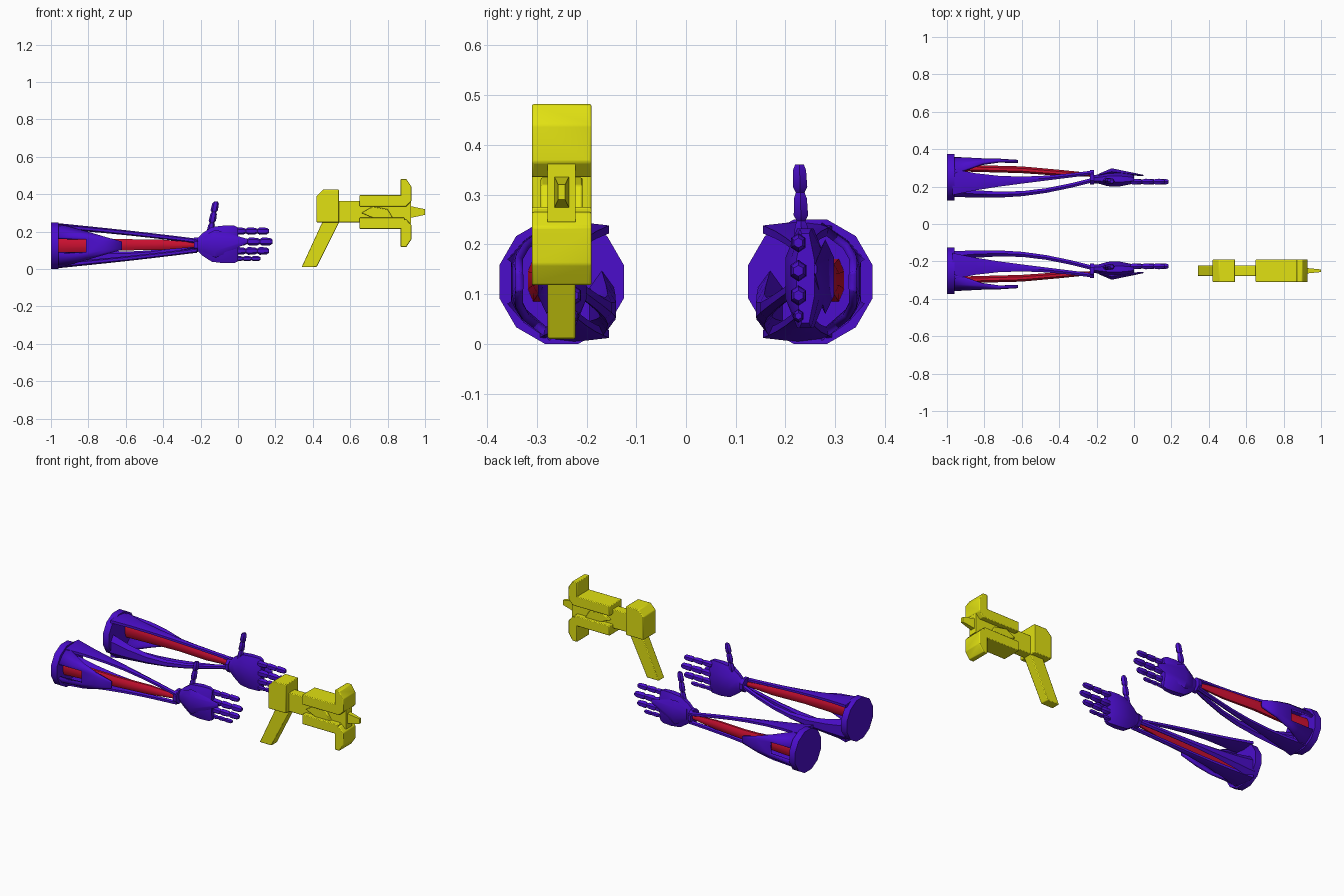
import bpy, bmesh, math
from mathutils import Vector

cube = bpy.data.objects.get("Cube")
if cube:
    bpy.data.objects.remove(cube)


def material(name, red, green, blue):
    mat = bpy.data.materials.new(name)
    mat.use_nodes = True
    mat.diffuse_color = (red, green, blue, 1)
    mat.node_tree.nodes["Principled BSDF"].inputs["Base Color"].default_value = mat.diffuse_color
    return mat


purple = material("purple", 0.07, 0.004, 0.6)
crimson = material("red", 0.6, 0.005, 0.03)
yellow = material("yellow", 0.75, 0.75, 0.006)

ARM_Y = 0.25          # distance of each arm from the centre line
ARM_Z = 0.125         # height of the forearm axis
WRIST_X = -0.22
ELBOW_X = -0.97


def finish(name, bm, mat, bevel=0, thickness=0):
    bmesh.ops.recalc_face_normals(bm, faces=bm.faces)
    mesh = bpy.data.meshes.new(name)
    bm.to_mesh(mesh)
    bm.free()
    mesh.materials.append(mat)
    ob = bpy.data.objects.new(name, mesh)
    bpy.context.collection.objects.link(ob)
    if thickness:
        mod = ob.modifiers.new("thickness", 'SOLIDIFY')
        mod.thickness = thickness
        mod.offset = 0
    if bevel:
        mod = ob.modifiers.new("bevel", 'BEVEL')
        mod.width = bevel
        mod.segments = 2
    bpy.ops.object.select_all(action='DESELECT')
    ob.select_set(True)
    bpy.context.view_layer.objects.active = ob
    bpy.ops.object.shade_smooth_by_angle(angle=math.radians(35))


def loft(name, sections, mat, side=1, sides=6, upright=False):
    """Skin sections of (centre, half width, half height), mirrored by side."""
    bm = bmesh.new()
    grow = 1 / math.cos(math.pi / sides)
    rings = []
    for centre, width, height in sections:
        ring = []
        for i in range(sides):
            angle = (i + 0.5) * math.tau / sides
            across = width * grow * math.cos(angle)
            along = height * grow * math.sin(angle)
            offset = (along, across, 0) if upright else (0, across, along)
            co = Vector(centre) + Vector(offset)
            co.y *= side
            ring.append(bm.verts.new(co))
        rings.append(ring)
    for ring, following in zip(rings, rings[1:]):
        for i in range(sides):
            j = (i + 1) % sides
            bm.faces.new((ring[i], ring[j], following[j], following[i]))
    bm.faces.new(rings[0])
    bm.faces.new(rings[-1])
    finish(name, bm, mat)


def strut(name, start, end, bow, base, tip, side):
    """Bowed bar that flares quickly towards the elbow disc."""
    start, end, bow = Vector(start), Vector(end), Vector(bow)
    count = 6
    sections = []
    for k in range(count + 1):
        t = k / count
        flare = (1 - t) ** 3
        centre = start.lerp(end, t) + bow * math.sin(math.pi * t)
        width, height = (b * flare + tip * (1 - flare) for b in base)
        sections.append((centre, width, height))
    loft(name, sections, purple, side)


def digit(name, start, end, radius, side, upright=False):
    """Finger made of three segments with pinched joints."""
    start, end = Vector(start), Vector(end)
    joints = 3
    sections = []
    for k in range(joints):
        for t, scale in ((0, 0.6), (0.2, 1), (0.8, 0.9)):
            size = radius * scale
            sections.append((start.lerp(end, (k + t) / joints), size * 0.85, size))
    sections.append((end, radius / 2, radius / 2))
    loft(name, sections, purple, side, upright=upright)


def elbow_guard(name, side):
    """Pointed outer shell with a window next to the disc."""
    bm = bmesh.new()
    rows = []
    for t in (0, 0.45, 0.7, 1):
        half = 0.115 * (1 - t) + 0.02 * t
        window = min(0.04, half / 2)
        middle = (half + window) / 2
        row = []
        for z in (-half, -middle, -window, window, middle, half):
            curl = 0.1 * (1 - t) ** 2 * (z / half) ** 2
            y = 0.365 - 0.03 * t - curl
            row.append(bm.verts.new((ELBOW_X + 0.35 * t, side * y, ARM_Z + z)))
        rows.append(row)
    for r, (row, following) in enumerate(zip(rows, rows[1:])):
        for c in range(len(row) - 1):
            is_window = r == 0 and c == 2
            if not is_window:
                bm.faces.new((row[c], row[c + 1], following[c + 1], following[c]))
    finish(name, bm, purple, thickness=0.016)


def prism(name, outline, half, bevel=0.004):
    """Extrude an x-z outline across the width of the blaster."""
    bm = bmesh.new()
    face = bm.faces.new([bm.verts.new((x, -ARM_Y - half, z)) for x, z in outline])
    extruded = bmesh.ops.extrude_face_region(bm, geom=[face])["geom"]
    verts = [v for v in extruded if isinstance(v, bmesh.types.BMVert)]
    bmesh.ops.translate(bm, verts=verts, vec=Vector((0, half * 2, 0)))
    finish(name, bm, yellow, bevel=bevel)


def box(name, left, right, low, high, half):
    prism(name, [(left, low), (right, low), (right, high), (left, high)], half)


for label, side in (("back", 1), ("front", -1)):
    # Elbow
    loft(f"{label}_elbow_disc", [((x, ARM_Y, ARM_Z), ARM_Z, ARM_Z) for x in (-1, -0.96)],
         purple, side, sides=12)
    elbow_guard(f"{label}_elbow_guard", side)

    # Red core narrowing to the wrist
    loft(f"{label}_red_core", [((ELBOW_X, 0.3, 0.128), 0.018, 0.043),
                               ((-0.6, 0.29, 0.13), 0.018, 0.03),
                               ((-0.4, 0.274, 0.13), 0.016, 0.027),
                               ((WRIST_X, 0.262, 0.13), 0.01, 0.012)],
         crimson, side, sides=8)

    # Forearm struts
    for place, flip in (("upper", 1), ("lower", -1)):
        strut(f"{label}_{place}_strut",
              start=(ELBOW_X, 0.225, ARM_Z + flip * 0.105),
              end=(WRIST_X, 0.275, ARM_Z + flip * 0.025),
              bow=(0, -0.015, flip * 0.004), base=(0.07, 0.014), tip=0.011, side=side)
    strut(f"{label}_inner_strut", start=(ELBOW_X, 0.17, 0.08), end=(WRIST_X, 0.235, ARM_Z),
          bow=(0, -0.04, -0.03), base=(0.025, 0.06), tip=0.012, side=side)

    # Wrist and hand
    loft(f"{label}_wrist", [((x, ARM_Y, 0.13), 0.04, 0.04) for x in (-0.235, -0.215)],
         purple, side, sides=8)
    palm = [(WRIST_X, 0.022, 0.03), (-0.19, 0.024, 0.06), (-0.14, 0.038, 0.093),
            (-0.08, 0.04, 0.1), (-0.02, 0.028, 0.1), (0, 0.018, 0.09)]
    loft(f"{label}_palm", [((x, 0.24, 0.132), width, height) for x, width, height in palm],
         purple, side, sides=8)
    loft(f"{label}_hand_plate", [((-0.19, 0.262, 0.135), 0.006, 0.035),
                                 ((-0.12, 0.28, 0.135), 0.018, 0.065),
                                 ((0.05, 0.26, 0.15), 0.003, 0.01)], purple, side)
    fingers = {"index": (0.203, 0.165, 0.017), "middle": (0.147, 0.185, 0.019),
               "ring": (0.097, 0.165, 0.018), "little": (0.056, 0.12, 0.012)}
    for finger, (height, tip, radius) in fingers.items():
        digit(f"{label}_{finger}_finger", (-0.02, 0.226, height), (tip, 0.226, height),
              radius, side)
    digit(f"{label}_thumb", (-0.15, 0.233, 0.19), (-0.118, 0.228, 0.361), 0.017, side,
          upright=True)

# Blaster handle and body
WIDE, NARROW = 0.06, 0.028
prism("grip", [(0.34, 0.01), (0.42, 0.01), (0.545, 0.26), (0.455, 0.26)], NARROW)
prism("rear_block", [(0.42, 0.25), (0.54, 0.25), (0.54, 0.425), (0.455, 0.425), (0.42, 0.39)],
      WIDE)
box("neck", left=0.53, right=0.66, low=0.25, high=0.365, half=NARROW)
box("barrel_core", left=0.65, right=0.9, low=0.255, high=0.36, half=NARROW)
prism("side_wedge", [(0.66, 0.3), (0.73, 0.27), (0.83, 0.27), (0.8, 0.32), (0.72, 0.335)],
      half=0.042)

# Rails and muzzle fins, mirrored about the barrel axis
AXIS_Z = 0.305
for place, flip in (("upper", 1), ("lower", -1)):
    box(f"{place}_rail", left=0.65, right=0.89, low=AXIS_Z + flip * 0.03,
        high=AXIS_Z + flip * 0.09, half=WIDE)
    fin = [(0.87, 0.035), (0.87, 0.182), (0.9, 0.182), (0.928, 0.14), (0.928, 0.065), (0.9, 0.035)]
    prism(f"{place}_fin", [(x, 0.3 + flip * reach) for x, reach in fin], WIDE)

# Muzzle and pointed nozzle
loft("muzzle", [((x, -ARM_Y, AXIS_Z), NARROW, WIDE) for x in (0.88, 0.925)], yellow, sides=4)
loft("nozzle", [((0.91, -ARM_Y, AXIS_Z), 0.016, 0.034), ((1, -ARM_Y, AXIS_Z), 0.007, 0.015)],
     yellow, sides=4)
